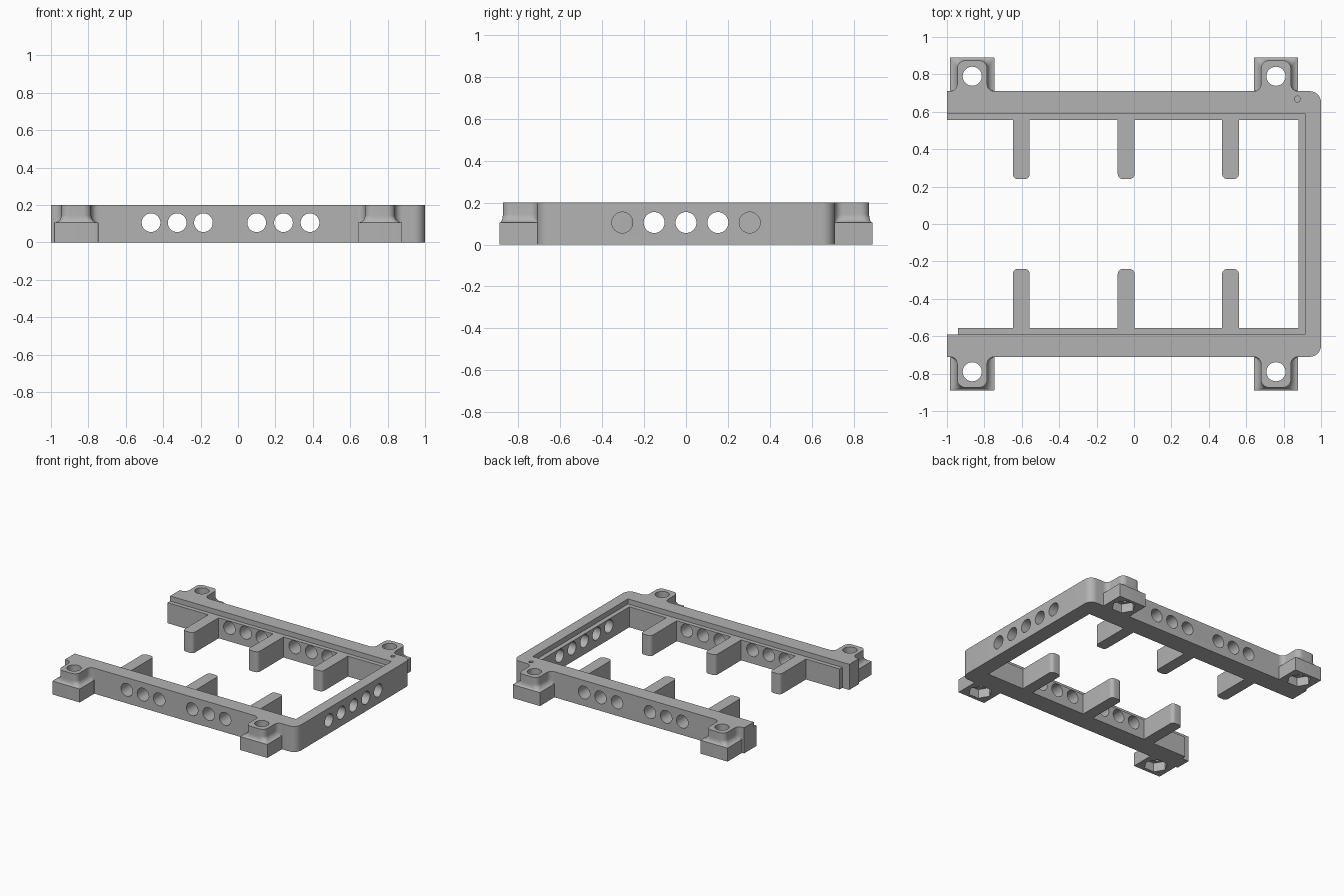
import bpy, bmesh, math
from mathutils import Matrix, Vector

if "Cube" in bpy.data.objects:
    bpy.data.objects.remove(bpy.data.objects["Cube"], do_unlink=True)

HEIGHT, LEDGE_Z, HOLE_Z = 0.2, 0.16, 0.105
RAIL_Y, INNER_Y, LEDGE_Y = 0.71, 0.59, 0.557

grey = bpy.data.materials.new("light_grey")
grey.use_nodes = True
colour = (0.45, 0.45, 0.45, 1)
grey.diffuse_color = colour
grey.node_tree.nodes["Principled BSDF"].inputs["Base Color"].default_value = colour


def finish(name, bm):
    bmesh.ops.recalc_face_normals(bm, faces=bm.faces[:])
    mesh = bpy.data.meshes.new(name)
    bm.to_mesh(mesh)
    bm.free()
    mesh.materials.append(grey)
    ob = bpy.data.objects.new(name, mesh)
    bpy.context.collection.objects.link(ob)
    return ob


def activate(ob):
    bpy.ops.object.select_all(action='DESELECT')
    ob.select_set(True)
    bpy.context.view_layer.objects.active = ob


def smooth(ob):
    activate(ob)
    bpy.ops.object.shade_smooth_by_angle(angle=math.radians(35))


def loft(name, layers):
    """Skin a stack of (z, outline) layers and cap both ends."""
    bm = bmesh.new()
    rings = [[bm.verts.new((x, y, z)) for x, y in pts] for z, pts in layers]
    for a, b in zip(rings, rings[1:]):
        for i in range(len(a)):
            j = (i + 1) % len(a)
            bm.faces.new((a[i], a[j], b[j], b[i]))
    bm.faces.new(rings[0][::-1])
    bm.faces.new(rings[-1])
    return finish(name, bm)


def prism(name, pts, top):
    return loft(name, [(0, pts), (top, pts)])


def arc(cx, cy, r, start, end, steps=8):
    angles = [math.radians(start + (end - start) * i / steps) for i in range(steps + 1)]
    return [(cx + r * math.cos(a), cy + r * math.sin(a)) for a in angles]


def cylinders(centres, axis, r, depth, sides=40):
    """Cutter made of equal cylinders along one axis."""
    bm = bmesh.new()
    turn = Vector((0, 0, 1)).rotation_difference(Vector(axis)).to_matrix().to_4x4()
    for c in centres:
        bmesh.ops.create_cone(bm, cap_ends=True, segments=sides, radius1=r, radius2=r,
                              depth=depth, matrix=Matrix.Translation(c) @ turn)
    return finish("cutter", bm)


def cut(ob, cutter):
    cutter.hide_render = True
    activate(ob)
    mod = ob.modifiers.new("holes", 'BOOLEAN')
    mod.operation, mod.solver, mod.object = 'DIFFERENCE', 'EXACT', cutter
    bpy.ops.object.modifier_apply(modifier=mod.name)
    bpy.data.objects.remove(cutter, do_unlink=True)


# Open three-sided frame with rounded outer corners
r = 0.06
outline = [(-1, -RAIL_Y)] + arc(1 - r, r - RAIL_Y, r, -90, 0)
outline += arc(1 - r, RAIL_Y - r, r, 0, 90) + [(-1, RAIL_Y), (-1, INNER_Y)]
outline += [(0.915, INNER_Y), (0.915, -INNER_Y), (-1, -INNER_Y)]
frame = prism("frame", outline, HEIGHT)

# Lower ledge running around the inside
ledge = prism("inner_ledge", [
    (-0.94, -INNER_Y), (0.915, -INNER_Y), (0.915, INNER_Y), (-1, INNER_Y),
    (-1, LEDGE_Y), (0.88, LEDGE_Y), (0.88, -LEDGE_Y), (-0.94, -LEDGE_Y)], LEDGE_Z)

# Round holes through rails and end wall
rail_x = [-0.465, -0.325, -0.185, 0.1, 0.243, 0.385]
for part in (frame, ledge):
    cut(part, cylinders([(x, 0, HOLE_Z) for x in rail_x], (0, 1, 0), 0.05, 2))
    cut(part, cylinders([(0.95, i * 0.152, HOLE_Z) for i in range(-2, 3)],
                        (1, 0, 0), 0.05, 0.3))
# Small pin hole in the back left corner
cut(frame, cylinders([(0.873, 0.668, HEIGHT)], (0, 0, 1), 0.016, 0.16, 20))
smooth(frame)
smooth(ledge)


# Support fingers with rounded tips
def finger(name, x, side):
    w, tip, r = 0.045, 0.24, 0.028
    pts = [(w, LEDGE_Y), (-w, LEDGE_Y)]
    pts += arc(r - w, tip + r, r, 180, 270) + arc(w - r, tip + r, r, 270, 360)
    smooth(prism(name, [(x + px, side * py) for px, py in pts], LEDGE_Z))


# Mounting ears: square base coved into a narrower boss, bolt hole and nut pocket
def ear_outline(x, side, k):
    base = 0.118
    w, end = base - 0.038 * k, 0.89 - 0.016 * k
    r, f = 0.002 + 0.04 * k, max(0.038 * k, 0.0005)
    half = arc(w + f, RAIL_Y + f, f, 270, 180) + arc(w - r, end - r, r, 0, 90)
    pts = half + [(-px, py) for px, py in reversed(half)]
    return [(x + px, side * py) for px, py in pts]


def ear(name, x, side):
    layers = [(0, ear_outline(x, side, 0))]
    for i in range(9):
        a = math.pi / 2 * i / 8
        layers.append((0.105 + 0.04 * (1 - math.cos(a)), ear_outline(x, side, math.sin(a))))
    layers.append((HEIGHT, ear_outline(x, side, 1)))
    ob = loft(name, layers)
    hole_y = side * 0.79
    cut(ob, cylinders([(x, hole_y, 0.1)], (0, 0, 1), 0.051, 0.5))
    hexagon = cylinders([(0, 0, 0)], (0, 0, 1), 0.086, 0.14, 6)
    hexagon.data.transform(Matrix.Translation((x, hole_y, 0)) @ Matrix.Rotation(math.pi / 6, 4, 'Z'))
    cut(ob, hexagon)
    smooth(ob)


for side, label in ((-1, "front"), (1, "back")):
    for n, x in enumerate((-0.603, -0.042, 0.516), 1):
        finger(f"{label}_finger_{n}", x, side)
    ear(f"{label}_right_ear", -0.865, side)
    ear(f"{label}_left_ear", 0.759, side)
